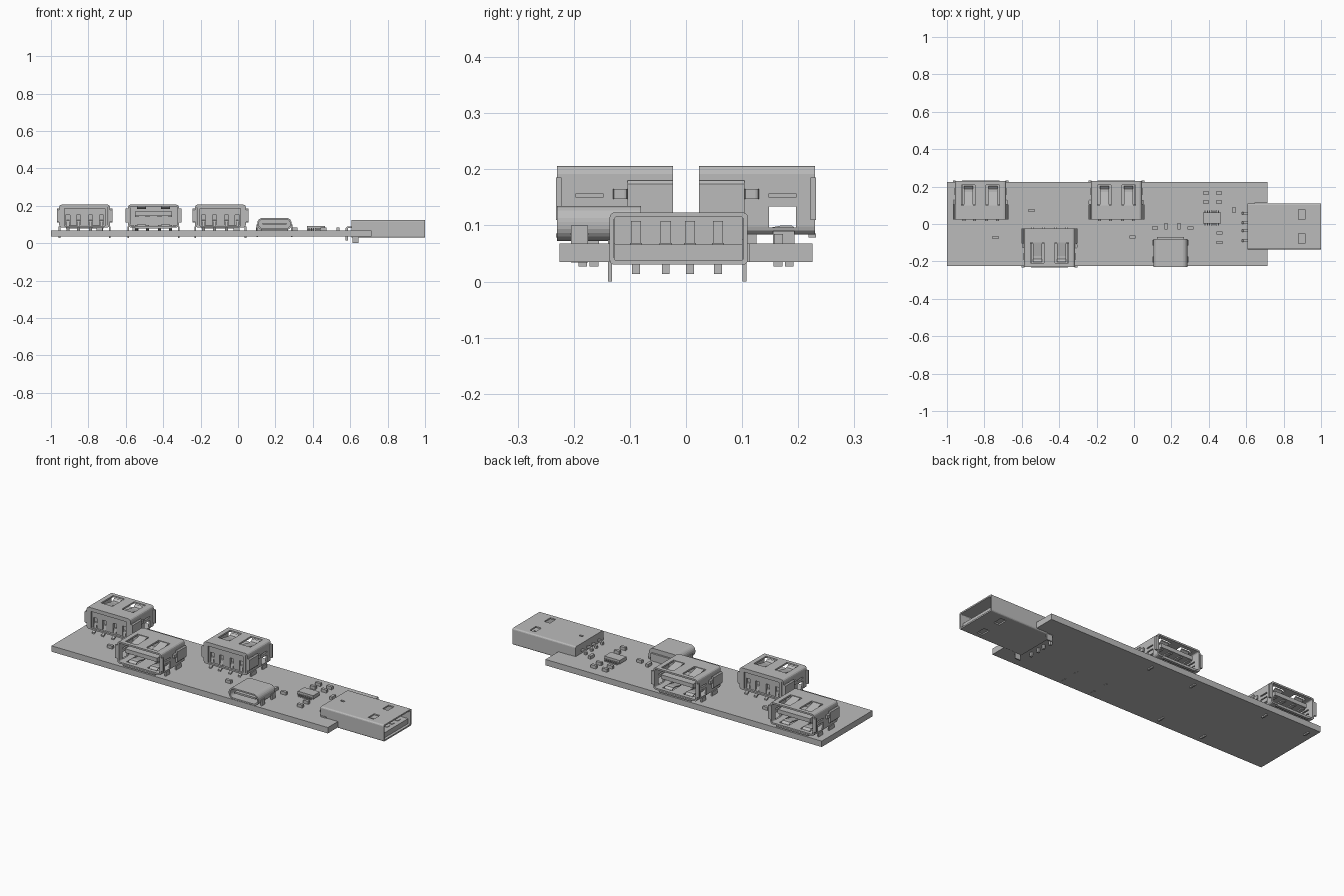
import bpy, bmesh, math
from mathutils import Matrix, Vector

cube = bpy.data.objects.get("Cube")
if cube:
    bpy.data.objects.remove(cube, do_unlink=True)

grey = bpy.data.materials.new("plain grey")
grey.use_nodes = True
grey.diffuse_color = (0.5, 0.5, 0.5, 1)
grey.node_tree.nodes["Principled BSDF"].inputs["Base Color"].default_value = (0.5, 0.5, 0.5, 1)


def finish(name, bm):
    bmesh.ops.recalc_face_normals(bm, faces=bm.faces)
    mesh = bpy.data.meshes.new(name)
    bm.to_mesh(mesh)
    bm.free()
    mesh.materials.append(grey)
    obj = bpy.data.objects.new(name, mesh)
    bpy.context.collection.objects.link(obj)
    return obj


def box(name, lo, hi, bevel=0, axis=1, segments=3):
    """Box between two corners; edges along one axis may be rounded."""
    lo, hi = Vector(lo), Vector(hi)
    bm = bmesh.new()
    bmesh.ops.create_cube(bm, size=1)
    for v in bm.verts:
        v.co = Vector(a + (b - a) * (c + 0.5) for a, b, c in zip(lo, hi, v.co))
    if bevel:
        edges = [e for e in bm.edges
                 if abs(e.verts[0].co[axis] - e.verts[1].co[axis]) > 1e-5]
        bmesh.ops.bevel(bm, geom=edges, offset=bevel, segments=segments,
                        profile=0.5, affect='EDGES')
    return finish(name, bm)


def ribbon(name, pts, a, b, t, axis=0):
    """Bent metal strip: a path in one plane, given width and thickness."""
    loop = list(pts) + [(p, q - t) for p, q in reversed(pts)]
    bm = bmesh.new()
    vs = [bm.verts.new((a, p, q) if axis == 0 else (p, a, q)) for p, q in loop]
    n = len(pts)
    quads = [bm.faces.new((vs[i], vs[i + 1], vs[-2 - i], vs[-1 - i])) for i in range(n - 1)]
    ext = bmesh.ops.extrude_face_region(bm, geom=quads)
    move = Vector((b - a, 0, 0)) if axis == 0 else Vector((0, b - a, 0))
    bmesh.ops.translate(bm, vec=move, verts=[g for g in ext["geom"] if isinstance(g, bmesh.types.BMVert)])
    return finish(name, bm)


def cut(obj, *boxes):
    """Subtract boxes (lo, hi, optional bevel) from an object."""
    for b in boxes:
        tool = box("cutter", *b)
        tool.hide_render = True
        mod = obj.modifiers.new("cut", 'BOOLEAN')
        mod.operation, mod.solver, mod.object = 'DIFFERENCE', 'EXACT', tool
        bpy.context.view_layer.update()
        mesh = bpy.data.meshes.new_from_object(obj.evaluated_get(bpy.context.evaluated_depsgraph_get()))
        obj.modifiers.clear()
        obj.data = mesh
        bpy.data.objects.remove(tool, do_unlink=True)
    return obj


# Circuit board with a notch for the plug
board = box("circuit_board", (-1, -0.225, 0.035), (0.715, 0.225, 0.068))
cut(board, ((0.645, -0.136, 0), (0.8, 0.112, 0.1)))


# Large socket, mouth at local y = 0 facing +y
def large_socket():
    back = -0.207
    parts = []
    shell = box("socket_shell", (-0.136, back, 0.084), (0.136, 0, 0.206), 0.014)
    cuts = [((-0.127, back - 0.1, 0.093), (0.127, 0.1, 0.197), 0.007)]
    for x in (-0.065, 0.065):
        cuts.append(((x - 0.036, -0.13, 0.15), (x + 0.036, -0.022, 0.3)))
        cuts.append(((x - 0.03, -0.12, 0.05), (x + 0.03, -0.022, 0.1)))
        for z in (0.188, 0.1):
            s = 1 if z > 0.15 else -1
            parts.append(ribbon("contact_spring", [(-0.135, z + 0.016 * s), (-0.06, z), (-0.042, z),
                                (-0.028, z + 0.01 * s)], x - 0.024, x + 0.024, 0.006))
    cuts.append(((-0.2, -0.082, 0.096), (0.2, -0.034, 0.134)))
    cuts.append(((-0.2, -0.082, 0.15), (0.2, -0.034, 0.157)))
    parts.append(cut(shell, *cuts))

    # Rear insulator with four recessed grooves, and the contact tongue
    body = box("socket_insulator", (-0.126, -0.197, 0.094), (0.126, -0.125, 0.196))
    grooves = [((x - 0.011, -0.3, 0.08), (x + 0.011, -0.185, 0.15)) for x in (-0.09, -0.032, 0.032, 0.09)]
    parts.append(cut(body, *grooves))
    parts.append(box("socket_tongue", (-0.1, -0.13, 0.146), (0.1, -0.015, 0.168)))
    for x in (-0.09, -0.032, 0.032, 0.09):
        parts.append(box("socket_contact", (x - 0.01, -0.13, 0.14), (x + 0.01, -0.025, 0.147)))
        parts.append(ribbon("socket_pin", [(-0.18, 0.125), (-0.192, 0.122), (-0.2, 0.084),
                            (-0.215, 0.076)], x - 0.008, x + 0.008, 0.008))
    # Rear frame rim
    rim = box("socket_rear_rim", (-0.126, back, 0.093), (0.126, back + 0.008, 0.197))
    parts.append(cut(rim, ((-0.108, -0.3, 0.05), (0.108, 0, 0.185))))
    for s in (-1, 1):
        # Side clamps, mouth lips and board legs
        lo, hi = sorted((s * 0.134, s * 0.149))
        parts.append(box("socket_side_clamp", (lo, back, 0.112), (hi, -0.126, 0.18), 0.006, 1, 1))
        parts.append(box("socket_side_spring", (lo, -0.126, 0.147), (hi - 0.004 * (s > 0), -0.1, 0.165), 0.006, 2, 2))
        parts.append(box("socket_mouth_lip", (lo, -0.008, 0.11), (hi, 0.002, 0.185)))
        lo, hi = sorted((s * 0.13, s * 0.139))
        parts.append(box("socket_leg_root", (lo, -0.075, 0.066), (hi, -0.037, 0.09)))
        for y in (-0.066, -0.046):
            parts.append(box("socket_leg_prong", (lo, y - 0.008, 0.027), (hi, y + 0.008, 0.07)))
        parts.append(box("socket_foot", (lo, back + 0.03, 0.066), (hi, -0.13, 0.09)))
    parts.append(box("socket_lower_lip", (-0.1, -0.012, 0.078), (0.1, 0.002, 0.086)))
    return parts


def place(parts, x, y, turn, tag):
    for p in parts:
        c = bpy.data.objects.new(tag + "_" + p.name, p.data)
        bpy.context.collection.objects.link(c)
        c.matrix_world = Matrix.Translation((x, y, 0)) @ Matrix.Rotation(turn, 4, 'Z')


parts = large_socket()
place(parts, -0.82, 0.23, 0, "right_rear")
place(parts, -0.094, 0.23, 0, "middle_rear")
place(parts, -0.452, -0.23, math.pi, "front")
for p in parts:
    bpy.data.objects.remove(p, do_unlink=True)

# Small rounded socket on the front edge
small = box("small_socket_shell", (0.103, -0.23, 0.072), (0.287, -0.08, 0.135), 0.029, 1, 6)
cut(small, ((0.111, -0.4, 0.08), (0.279, -0.1, 0.127), 0.022, 1, 6))
box("small_socket_tongue", (0.13, -0.215, 0.099), (0.26, -0.09, 0.109))
box("small_socket_rear", (0.122, -0.09, 0.066), (0.268, -0.07, 0.11))
for x in (0.099, 0.283):
    for y in (-0.19, -0.1):
        box("small_socket_leg", (x, y - 0.015, 0.034), (x + 0.008, y + 0.015, 0.1))

# Plug shell with latch windows
plug = box("plug_shell", (0.608, -0.136, 0.03), (1, 0.11, 0.123), 0.008, 0)
holes = [((0.625, -0.128, 0.038), (1.1, 0.102, 0.115), 0.004, 0),
         ((0.65, -0.022, 0.1), (0.672, -0.01, 0.2))]
for y in (-0.077, 0.051):
    holes.append(((0.88, y - 0.027, 0.1), (0.915, y + 0.027, 0.2)))
    holes.append(((0.88, y - 0.027, 0), (0.915, y + 0.027, 0.05)))
cut(plug, *holes)
box("plug_tongue", (0.62, -0.127, 0.037), (0.985, 0.101, 0.066))
box("plug_core", (0.62, -0.127, 0.06), (0.68, 0.101, 0.116))
for y in (-0.089, -0.036, 0.007, 0.057):
    box("plug_contact", (0.68, y - 0.011, 0.064), (0.96, y + 0.011, 0.069))
    box("plug_contact_root", (0.678, y - 0.009, 0.066), (0.688, y + 0.009, 0.108))
    ribbon("plug_pin", [(0.575, 0.078), (0.585, 0.09), (0.615, 0.09)],
           y - 0.007, y + 0.007, 0.01, axis=1)
    box("plug_pin_tail", (0.575, y - 0.007, 0.013), (0.587, y + 0.007, 0.08))
for y in (-0.139, 0.101):
    box("plug_leg", (0.612, y, 0), (0.645, y + 0.007, 0.075))

# Controller chip with two rows of leads
box("chip_body", (0.368, 0.004, 0.072), (0.464, 0.062, 0.092))
for i in range(7):
    x = 0.38 + i * 0.012
    for s in (-1, 1):
        y = 0.033 + s * 0.033
        box("chip_lead", (x - 0.003, y - 0.007, 0.067), (x + 0.003, y + 0.007, 0.08))

# Small surface components: centre x, centre y, lengthwise along x or not
for x, y, along in [(0.385, 0.165, 1), (0.455, 0.165, 1), (0.385, 0.118, 1), (0.455, 0.118, 1),
                    (0.458, -0.047, 1), (0.458, -0.1, 1), (0.535, 0.075, 0), (0.24, -0.012, 0),
                    (0.17, -0.012, 0), (0.112, -0.022, 1), (0.302, -0.022, 1), (-0.008, -0.07, 1),
                    (-0.548, 0.073, 1), (-0.74, -0.073, 1)]:
    w, d = (0.016, 0.008) if along else (0.008, 0.017)
    box("chip_component", (x - w, y - d, 0.067), (x + w, y + d, 0.085))
